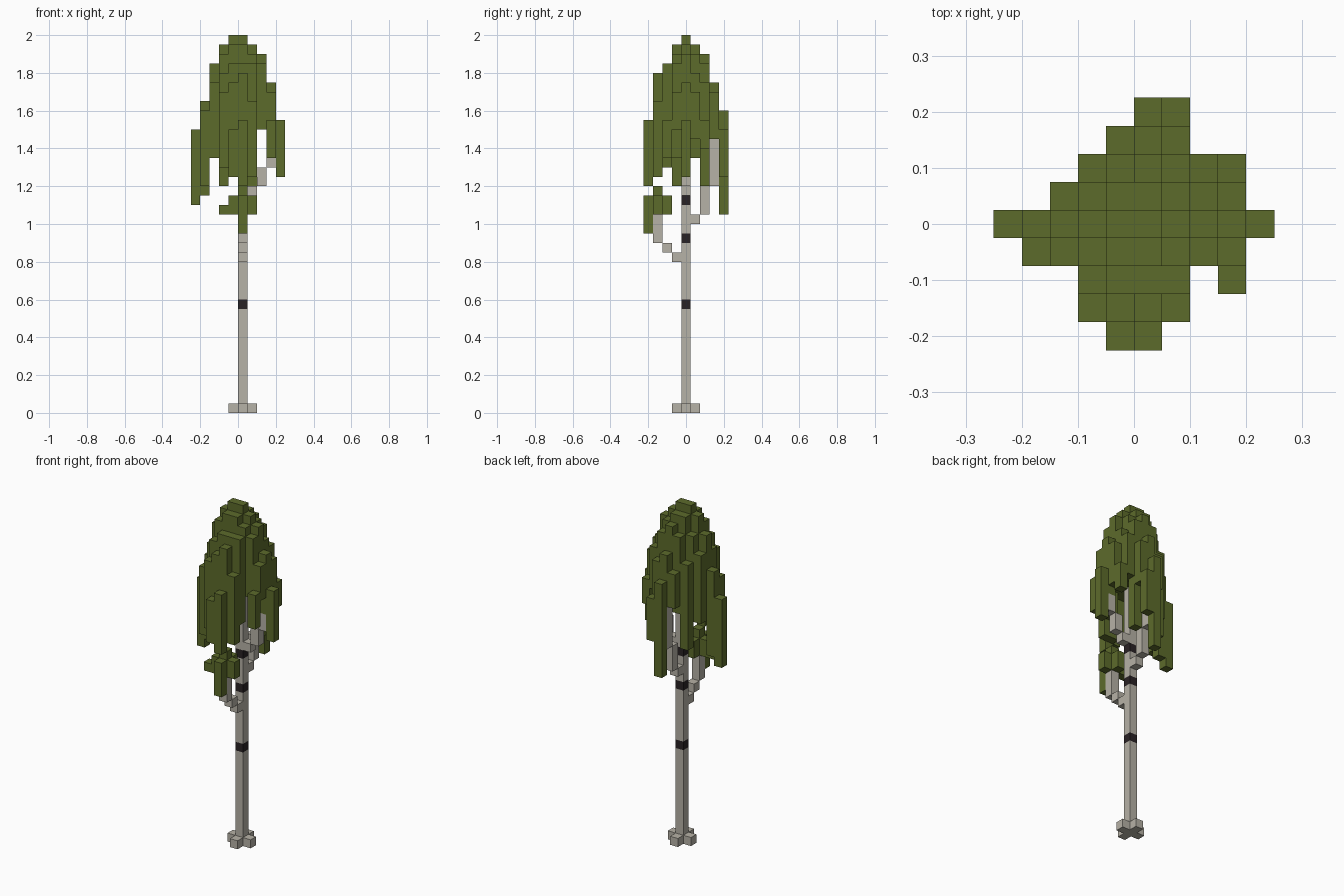
import bpy, bmesh
from mathutils import Vector

if "Cube" in bpy.data.objects:
    bpy.data.objects.remove(bpy.data.objects["Cube"])

V = 0.05  # block size


def material(name, rgb):
    m = bpy.data.materials.new(name)
    m.diffuse_color = (*rgb, 1)
    m.use_nodes = True
    m.node_tree.nodes["Principled BSDF"].inputs["Base Color"].default_value = m.diffuse_color
    return m


BARK = material("pale bark", (0.47, 0.445, 0.385))
BAND = material("dark bark", (0.022, 0.016, 0.018))
LEAF = material("leaf green", (0.108, 0.147, 0.024))


def column(x, y, low, high):
    return {(x, y, z) for z in range(low, high)}


def block_object(name, cells, mat):
    """Outer skin of a set of cubic cells, with flat regions merged."""
    bm = bmesh.new()
    for c in cells:
        for axis in range(3):
            for s in (-1, 1):
                near = list(c)
                near[axis] += s
                if tuple(near) in cells:
                    continue
                n, u = Vector(), Vector()
                n[axis] = s
                u[(axis + 1) % 3] = 1
                w = n.cross(u)
                mid = Vector((c[0] + 0.5, c[1], c[2] + 0.5)) + n / 2
                quad = (-u - w, u - w, u + w, -u + w)
                bm.faces.new([bm.verts.new((mid + q / 2) * V) for q in quad])
    bmesh.ops.remove_doubles(bm, verts=bm.verts, dist=0.001)
    bmesh.ops.dissolve_limit(bm, angle_limit=0.01, verts=bm.verts, edges=bm.edges)
    mesh = bpy.data.meshes.new(name)
    bm.to_mesh(mesh)
    bm.free()
    mesh.materials.append(mat)
    obj = bpy.data.objects.new(name, mesh)
    bpy.context.collection.objects.link(obj)


# Trunk, dark rings and root flare
rings = {(0, 0, z) for z in (11, 18, 22)}
trunk = column(0, 0, 0, 30) - rings
for x, y in ((1, 0), (-1, 0), (0, 1), (0, -1)):
    trunk.add((x, y, 0))
block_object("trunk", trunk, BARK)
block_object("bark_rings", rings, BAND)

# Stepped branches
branches = {
    "front_branch": [(0, -1, 16, 17), (0, -2, 17, 18), (0, -3, 18, 21)],
    "back_branch": [(0, 1, 20, 21), (0, 2, 21, 24), (0, 3, 24, 29)],
    "right_branch": [(1, 0, 23, 24), (2, 0, 24, 26), (3, 0, 26, 28)],
}
for name, parts in branches.items():
    block_object(name, set().union(*(column(*p) for p in parts)), BARK)

# Low leaf cluster on the front branch
cluster = [(0, -4, 19, 23), (0, -3, 21, 24), (0, -2, 21, 23),
           (-1, -3, 21, 23), (1, -3, 21, 23), (-2, -3, 21, 22)]
block_object("low_leaves", set().union(*(column(*p) for p in cluster)), LEAF)

# Crown: per row, first x and column tops from left to right
tops = {
    4: (0, [32, 30]),
    3: (-1, [33, 35, 34]),
    2: (-2, [34, 37, 38, 37, 35, 31]),
    1: (-3, [35, 37, 39, 39, 38, 36, 34]),
    0: (-5, [30, 33, 37, 39, 40, 40, 39, 38, 35, 31]),
    -1: (-4, [32, 35, 38, 39, 39, 38, 37, 34]),
    -2: (-2, [36, 37, 37, 37]),
    -3: (-2, [34, 35, 36, 33]),
    -4: (-1, [30, 31]),
}
# Hanging strands reach lower than the common underside
droop = {(0, 4): 21, (1, 4): 25, (-1, 3): 29, (0, 3): 29, (1, 3): 29,
         (-2, 2): 24, (-1, 2): 28, (1, 2): 24, (3, 2): 28,
         (-3, 1): 27, (3, 1): 29, (-5, 0): 22, (-4, 0): 23, (3, 0): 28,
         (4, 0): 25, (-4, -1): 24, (-3, -1): 27, (3, -1): 30,
         (-2, -2): 26, (1, -2): 27, (-2, -3): 26, (-1, -3): 26,
         (0, -3): 25, (1, -3): 25, (-1, -4): 25, (0, -4): 24}
crown = column(3, -2, 27, 31)
for y, (first, heights) in tops.items():
    for x, top in enumerate(heights, first):
        crown |= column(x, y, droop.get((x, y), 30), top)
block_object("crown", crown, LEAF)
